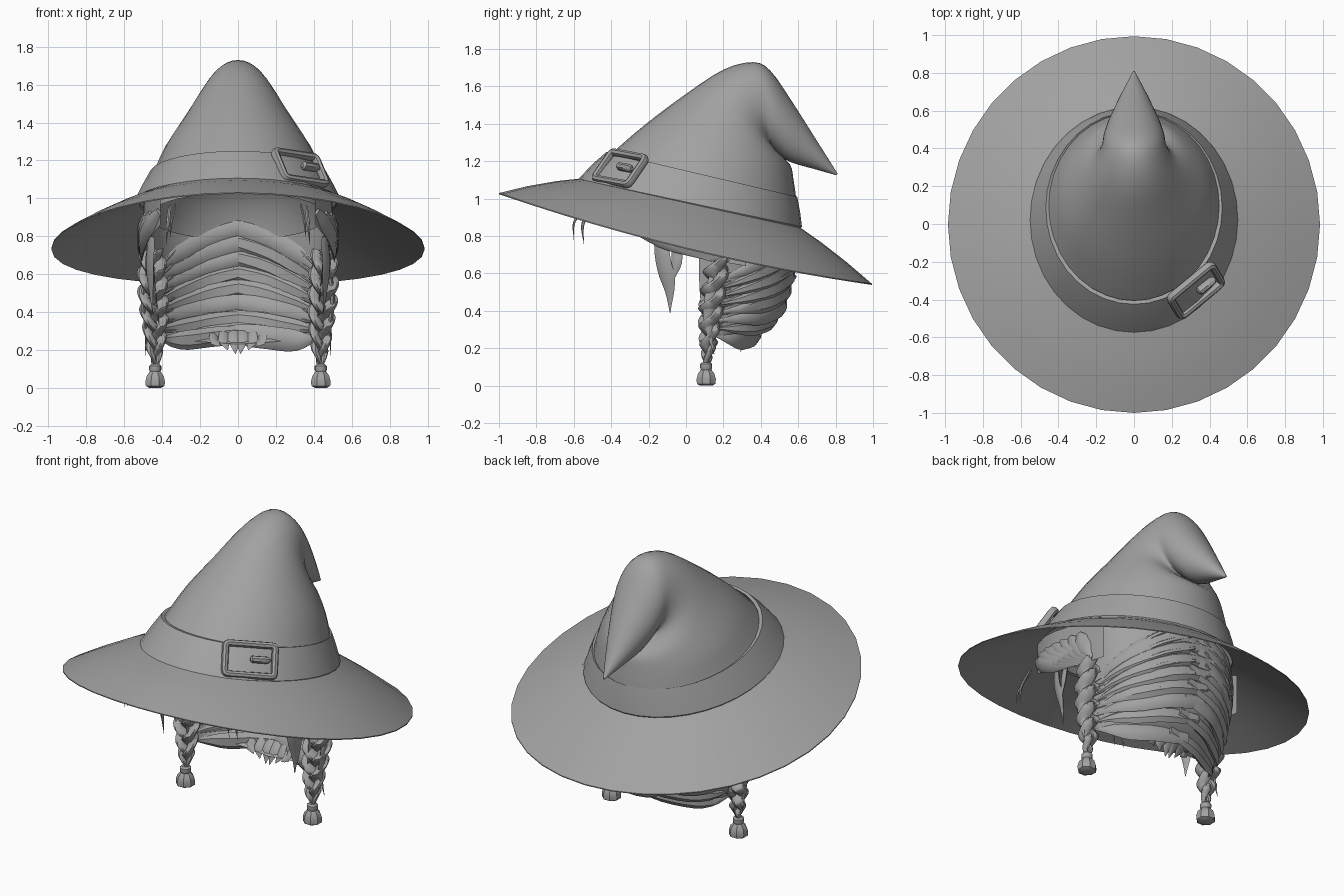
import bpy, bmesh, math, random
from mathutils import Vector as V

if "Cube" in bpy.data.objects:
    bpy.data.objects.remove(bpy.data.objects["Cube"])
random.seed(4)

felt = bpy.data.materials.new("mid_grey")
felt.diffuse_color = (0.36, 0.36, 0.36, 1)
felt.use_nodes = True
felt.node_tree.nodes["Principled BSDF"].inputs["Base Color"].default_value = felt.diffuse_color


def finish(name, bm, angle=40):
    bmesh.ops.recalc_face_normals(bm, faces=bm.faces)
    me = bpy.data.meshes.new(name)
    bm.to_mesh(me)
    bm.free()
    ob = bpy.data.objects.new(name, me)
    bpy.context.collection.objects.link(ob)
    me.materials.append(felt)
    bpy.ops.object.select_all(action='DESELECT')
    ob.select_set(True)
    bpy.context.view_layer.objects.active = ob
    bpy.ops.object.shade_smooth_by_angle(angle=math.radians(angle))
    return ob


def smooth_path(pts, n):
    """Catmull-Rom resampling of a short control path."""
    p = [V(q) for q in pts]
    p = [2 * p[0] - p[1]] + p + [2 * p[-1] - p[-2]]
    out = []
    for k in range(n + 1):
        u = k / n * (len(p) - 3)
        i = min(int(u), len(p) - 4)
        t = u - i
        a, b, c, d = p[i:i + 4]
        out.append(0.5 * (2 * b + (c - a) * t + (2 * a - 5 * b + 4 * c - d) * t * t
                          + (3 * b - a - 3 * c + d) * t ** 3))
    return out


def skin(bm, rings, cap=True, closed=True):
    """Bridge successive rings of points with quads."""
    vs = [[bm.verts.new(p) for p in r] for r in rings]
    n = len(vs[0])
    for a, b in zip(vs, vs[1:]):
        for i in range(n if closed else n - 1):
            j = (i + 1) % n
            bm.faces.new((a[i], a[j], b[j], b[i]))
    if cap:
        bm.faces.new(vs[0])
        bm.faces.new(vs[-1])


def tilted_ring(fy, fz, by, bz, w, n=36):
    """Ellipse through a front and a back point, with half width w."""
    return [V((w * math.sin(a), (fy + by) / 2 - (by - fy) / 2 * math.cos(a),
               (fz + bz) / 2 + (fz - bz) / 2 * math.cos(a)))
            for a in (2 * math.pi * i / n for i in range(n))]


def loft(name, rows, cap=False, angle=40):
    bm = bmesh.new()
    skin(bm, [tilted_ring(*r) for r in rows], cap)
    return finish(name, bm, angle)


# Brim: tilted disc with drooping sides, upper and lower skins meeting at a sharp rim
bm = bmesh.new()
inner = tilted_ring(-0.54, 1.11, 0.59, 0.86, 0.52)
outer = [V((0.985 * math.sin(a), -0.003 - 0.997 * math.cos(a),
            0.7875 + 0.2425 * math.cos(a) - 0.05 * math.sin(a) ** 2))
         for a in (2 * math.pi * i / 36 for i in range(36))]
skin(bm, [[p.lerp(q, t) + V((0, 0, 0.012 * math.sin(math.pi * t) - drop)) for p, q in zip(inner, outer)]
          for t, drop in ((0, 0), (0.33, 0), (0.67, 0), (1, 0), (1, 0.006), (0.67, 0.014), (0.33, 0.014), (0, 0.014))],
     cap=False)
finish("brim", bm, 35)

# Crown: cone folded backward to a drooping tip
rows = [(-0.55, 1.09, 0.60, 0.86, 0.53), (-0.41, 1.23, 0.59, 0.99, 0.457),
        (-0.22, 1.395, 0.575, 1.10, 0.39), (0.0, 1.56, 0.555, 1.185, 0.295),
        (0.20, 1.69, 0.48, 1.25, 0.215), (0.36, 1.73, 0.46, 1.27, 0.172),
        (0.45, 1.685, 0.50, 1.235, 0.16), (0.55, 1.545, 0.56, 1.195, 0.132),
        (0.69, 1.325, 0.68, 1.16, 0.07), (0.81, 1.135, 0.805, 1.125, 0.005)]
path_f = smooth_path([(r[0], r[1], r[4]) for r in rows], 27)
path_b = smooth_path([(r[2], r[3], 0) for r in rows], 27)
loft("crown", [(f.x, f.y, b.x, b.y, f.z) for f, b in zip(path_f, path_b)], angle=60)

# Hat band with a thin turned-in top edge
loft("hat_band", [(-0.565, 1.095, 0.612, 0.84, 0.545), (-0.575, 1.105, 0.62, 0.85, 0.55),
                  (-0.50, 1.185, 0.61, 0.93, 0.508), (-0.425, 1.25, 0.595, 1.01, 0.467),
                  (-0.405, 1.245, 0.58, 1.0, 0.448)])

# Buckle: rounded frame and prong, laid on the band
tx = V((0.23, 0.19, -0.035)).normalized()
nz = tx.cross(V((-0.055, 0.12, 0.16))).normalized()
ty = nz.cross(tx)
mid = V((0.322, -0.345, 1.155)) + nz * 0.012


def tube(bm, pts, r, n=8, loop=False):
    rings = []
    for i, p in enumerate(pts):
        nxt = pts[(i + 1) % len(pts)] if loop else pts[min(i + 1, len(pts) - 1)]
        prv = pts[i - 1] if loop or i else p
        side = (nxt - prv).cross(nz).normalized()
        k = r if loop or 0 < i < len(pts) - 1 else r * 0.5
        rings.append([p + k * (side * math.cos(a) + nz * 1.2 * math.sin(a))
                      for a in (2 * math.pi * q / n for q in range(n))])
    skin(bm, rings + rings[:1] if loop else rings, cap=not loop)


bm = bmesh.new()
frame = []
for q, (sx, sy) in enumerate(((1, 1), (-1, 1), (-1, -1), (1, -1))):
    for k in range(4):
        a = math.pi / 2 * (q + k / 3)
        frame.append(mid + tx * (sx * 0.122 + 0.02 * math.cos(a)) + ty * (sy * 0.070 + 0.02 * math.sin(a)))
tube(bm, frame, 0.02, loop=True)
tube(bm, [mid + tx * u + nz * 0.018 for u in (0.0, 0.01, 0.05, 0.10, 0.115)], 0.021)
finish("buckle", bm)


# Hair helpers
def lock(bm, pts, width, thick=0.022, n=10, root=0.6, axis=(0, 0.1)):
    """Flattened tapering lock lying on the head."""
    path = smooth_path(pts, n)
    rings = []
    for i, p in enumerate(path):
        t = i / n
        tan = (path[min(i + 1, n)] - path[max(i - 1, 0)]).normalized()
        out = V((p.x - axis[0], p.y - axis[1], 0)).normalized()
        side = tan.cross(out).normalized()
        out = side.cross(tan)
        s = max(0.05, min(1, root + 3 * t) * min(1, 2.2 * (1 - t)))
        rings.append([p + s * (side * width * math.cos(a) + out * thick * math.sin(a))
                      for a in (math.pi * k / 3 for k in range(6))])
    skin(bm, rings)


def table(z, rows):
    for (z0, a0), (z1, a1) in zip(rows, rows[1:]):
        if z <= z1:
            return a0 + (a1 - a0) * max(0, (z - z0) / (z1 - z0))
    return rows[-1][1]


def nape(t, z, grow=0.0):
    """Back of the hair: t from -1 (left) through 0 (back) to 1 (right)."""
    a = t * math.pi / 2
    w = table(z, [(0.2, 0.39), (0.3, 0.42), (0.6, 0.45), (0.9, 0.47)])
    d = table(z, [(0.2, 0.08), (0.26, 0.2), (0.33, 0.29), (0.41, 0.36), (0.6, 0.42), (0.9, 0.40)])
    return V(((w + grow) * math.sin(a), 0.15 + (d + grow) * math.cos(a), z))


# Scalp cap hidden inside the hat
loft("scalp_cap", [(-0.40, 1.03, 0.55, 0.78, 0.47), (-0.36, 1.12, 0.53, 0.95, 0.43),
                   (-0.15, 1.27, 0.41, 1.10, 0.28), (0.10, 1.27, 0.14, 1.26, 0.01)])

# Back hair: thin backing plus overlapping locks sweeping to the braids
bm = bmesh.new()
skin(bm, [[nape(t / 8, 0.23 + (0.65 * k / 10) + 0.04 * abs(t / 8) * (1 - k / 10)) for t in range(-9, 10)]
          for k in range(11)], cap=False, closed=False)
finish("back_hair_backing", bm, 60)
bm = bmesh.new()
for s in (-1, 1):
    for i in range(8):
        z0 = 0.29 + 0.083 * i
        z1 = 0.27 + 0.04 * i
        pts = [nape(s * t, z0 + (z1 - z0) * max(t, 0) ** 1.1 - 0.03 * math.sin(3.1 * max(t, 0)), 0.006)
               for t in (-0.1, 0.2, 0.45, 0.7, 1.0)]
        lock(bm, pts, 0.048 + 0.018 * random.random(), 0.026)
        # finer strand lying between the broad ones
        pts = [nape(s * t, z + 0.045, 0.02) for t, z in ((0.05, z0), (0.4, z0 * 0.6 + z1 * 0.4 - 0.02), (0.95, z1 - 0.02))]
        lock(bm, pts, 0.016, 0.014)
    # short loose ends at the nape
    for k in range(3):
        x = s * (0.015 + 0.045 * k)
        lock(bm, [(x, 0.38, 0.31), (x * 1.2, 0.32, 0.25), (x * 0.9, 0.29, 0.18 + 0.02 * k)], 0.035, 0.012, 6)
finish("back_hair_locks", bm)


# Side hair: sweeps from the temples back to the braids
def temple(s, y, z):
    u = min(0.98, abs((y - 0.1) / 0.60))
    return V((s * 0.50 * (1 - u ** 3) ** (1 / 3), y, z))


bm = bmesh.new()
for s in (-1, 1):
    skin(bm, [[temple(s, y, h + (0.97 - 0.22 * y - h) * k / 4)
               for y, h in ((-0.36, 0.86), (-0.22, 0.78), (-0.1, 0.73), (0.05, 0.69), (0.2, 0.66), (0.32, 0.64))]
              for k in range(5)], cap=False, closed=False)
    for i in range(7):
        y0 = -0.36 + 0.08 * i
        z0 = 0.93 - 0.010 * i
        ye = 0.14 + 0.015 * i
        mids = [(y0 + (ye - y0) * t, z0 + (0.665 - z0) * t ** 0.8) for t in (0, 0.3, 0.65, 1)]
        lock(bm, [temple(s, y, z) + V((s * 0.008, 0, 0)) for y, z in mids], 0.05, 0.024, root=0.4)
    # loose pointed strand before the ear, and wisps at the forehead
    lock(bm, [(s * 0.455, -0.14, 0.80), (s * 0.465, -0.12, 0.66), (s * 0.46, -0.09, 0.53), (s * 0.45, -0.085, 0.39)], 0.045, 0.013)
    lock(bm, [(s * 0.46, -0.05, 0.76), (s * 0.475, -0.05, 0.66), (s * 0.47, -0.08, 0.54)], 0.03, 0.013)
    lock(bm, [(s * 0.36, -0.48, 0.96), (s * 0.37, -0.55, 0.87), (s * 0.38, -0.545, 0.75)], 0.011, 0.008)
    lock(bm, [(s * 0.33, -0.51, 0.97), (s * 0.35, -0.595, 0.88), (s * 0.36, -0.60, 0.78)], 0.007, 0.006)
    # loose strand falling beside the braid
    lock(bm, [(s * 0.47, 0.17, 0.66), (s * 0.50, 0.13, 0.48), (s * 0.485, 0.12, 0.32), (s * 0.49, 0.15, 0.17)], 0.03, 0.013)
finish("side_hair", bm)

# Braids: three woven strands, a tie and a flared tuft on each side
for s, label in ((-1, "left"), (1, "right")):
    core = smooth_path([(s * 0.455, 0.18, 0.72), (s * 0.45, 0.145, 0.50), (s * 0.438, 0.125, 0.30), (s * 0.435, 0.11, 0.10)], 48)
    bm = bmesh.new()
    for j in range(3):
        rings = []
        for i, p in enumerate(core):
            t = i / 48
            ph = t * 4.2 * math.pi + j * 2 * math.pi / 3
            k = 0.72 + 0.58 * math.sin(math.pi * min(1, t * 0.9 + 0.2)) - 0.5 * max(0, t - 0.85) / 0.15
            c = p + V((0.034 * math.sin(ph), 0.022 * math.sin(2 * ph), 0)) * k
            rings.append([c + 0.03 * k * V((math.cos(a), 1.15 * math.sin(a), 0.5 * math.sin(a + ph)))
                          for a in (math.pi * q / 4 for q in range(8))])
        skin(bm, rings)
    finish(label + "_braid", bm)
    bm = bmesh.new()
    rings = []
    for z, r in ((0.125, 0.022), (0.115, 0.032), (0.095, 0.032), (0.085, 0.028), (0.065, 0.042), (0.035, 0.05), (0.01, 0.048), (0.0, 0.03)):
        rings.append([(s * 0.437 + r * (1 + 0.12 * (q % 2) * (z < 0.08)) * math.cos(q * math.pi / 8),
                       0.108 + r * (1 + 0.12 * (q % 2) * (z < 0.08)) * math.sin(q * math.pi / 8), z) for q in range(16)])
    skin(bm, rings)
    finish(label + "_braid_tuft", bm, 30)
